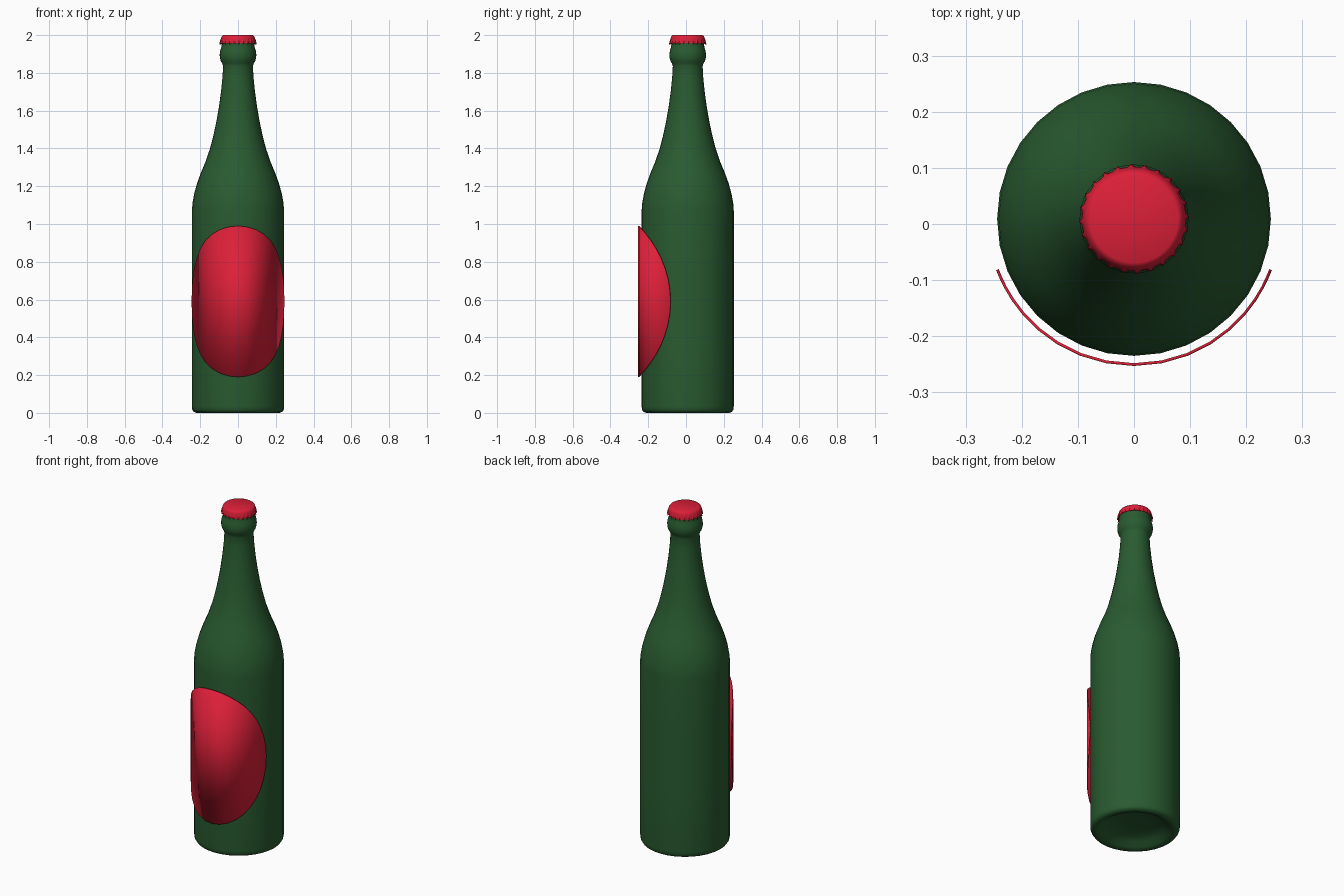
import bpy, bmesh, math

if "Cube" in bpy.data.objects:
    bpy.data.objects.remove(bpy.data.objects["Cube"])

CY = 0.009  # bottle axis sits slightly behind the origin because of the label


def material(name, color):
    m = bpy.data.materials.new(name)
    m.diffuse_color = (*color, 1)
    m.use_nodes = True
    m.node_tree.nodes["Principled BSDF"].inputs["Base Color"].default_value = m.diffuse_color
    return m


def finish(name, bm, mat, angle):
    bmesh.ops.remove_doubles(bm, verts=bm.verts, dist=1e-5)
    bmesh.ops.recalc_face_normals(bm, faces=bm.faces)
    me = bpy.data.meshes.new(name)
    bm.to_mesh(me)
    bm.free()
    ob = bpy.data.objects.new(name, me)
    ob.location.y = CY
    me.materials.append(mat)
    bpy.context.collection.objects.link(ob)
    bpy.ops.object.select_all(action='DESELECT')
    ob.select_set(True)
    bpy.context.view_layer.objects.active = ob
    bpy.ops.object.shade_smooth_by_angle(angle=math.radians(angle))
    return ob


def lathe(profile, sides, ripple=None):
    """Revolve (radius, z, ripple weight) points around z."""
    bm = bmesh.new()
    rings = []
    for r, z, *w in profile:
        ring = []
        for i in range(sides):
            a = 2 * math.pi * i / sides
            k = ripple(a) * w[0] if ripple else 0
            ring.append(bm.verts.new(((r + k) * math.cos(a), (r + k) * math.sin(a), z - k)))
        rings.append(ring)
    for lo, hi in zip(rings, rings[1:]):
        for i in range(sides):
            j = (i + 1) % sides
            bm.faces.new((lo[i], lo[j], hi[j], hi[i]))
    bm.faces.new(rings[0])
    bm.faces.new(rings[-1])
    return bm


green = material("green_glass", (0.022, 0.105, 0.03))
red = material("red_paint", (0.72, 0.014, 0.04))

# Bottle with a hollow base, sloping shoulder and neck ring
bottle = [(0.06, 0.05), (0.13, 0.042), (0.165, 0.028), (0.19, 0.008), (0.205, 0.001),
          (0.22, 0.0), (0.235, 0.006), (0.242, 0.017), (0.244, 0.035),
          (0.244, 0.4), (0.244, 0.75), (0.244, 1.07), (0.241, 1.11), (0.232, 1.16),
          (0.217, 1.215), (0.197, 1.27), (0.172, 1.33), (0.148, 1.4), (0.130, 1.47),
          (0.115, 1.54), (0.101, 1.62), (0.090, 1.7), (0.082, 1.78), (0.079, 1.835),
          (0.083, 1.85), (0.091, 1.862), (0.096, 1.88), (0.097, 1.897), (0.094, 1.918),
          (0.089, 1.933), (0.087, 1.945), (0.086, 1.965), (0.080, 1.985)]
finish("bottle", lathe(bottle, 32), green, 50)

# Crimped cap with 24 teeth flaring out at the rim
TEETH = 24


def crimp(a):
    return max(0, math.cos(TEETH * (a - math.radians(3)))) ** 2


cap = [(0.086, 1.967, 0), (0.090, 1.957, 0.006), (0.093, 1.957, 0.006), (0.0925, 1.966, 0.005),
       (0.091, 1.977, 0.003), (0.0895, 1.985, 0), (0.087, 1.992, 0), (0.083, 1.997, 0),
       (0.078, 2.0, 0)]
finish("cap", lathe(cap, TEETH * 6, crimp), red, 40)

# Oval label wrapped around the front, standing just off the glass
bm = bmesh.new()
STEPS, R = 20, 0.2595
columns = []
for k in range(STEPS + 1):
    t = math.pi * k / STEPS
    a = math.radians(69.6) * -math.cos(t)
    h = 0.4 * math.sin(t)
    columns.append([bm.verts.new((R * math.sin(a), -R * math.cos(a), 0.59 + s * h))
                    for s in (-1, 1)])
for l, r in zip(columns, columns[1:]):
    bm.faces.new((l[0], r[0], r[1], l[1]))
label = finish("label", bm, red, 40)
solid = label.modifiers.new("thickness", 'SOLIDIFY')
solid.thickness, solid.offset = 0.005, 0
